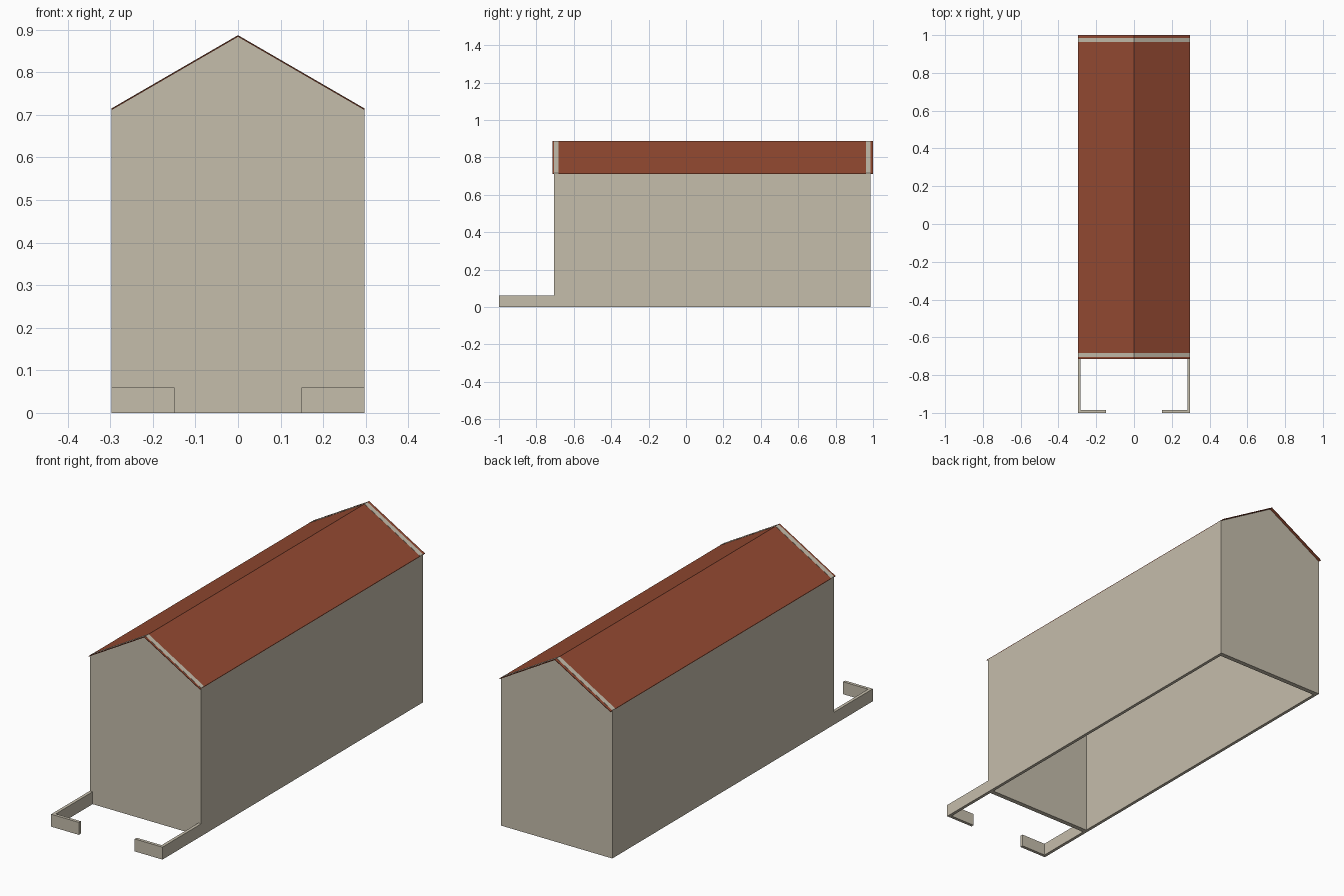
import bpy

if "Cube" in bpy.data.objects:
    bpy.data.objects.remove(bpy.data.objects["Cube"])

W, EAVE, RIDGE = 0.297, 0.714, 0.886   # half width, eaves height, ridge height
Y0, Y1 = -0.705, 0.986                 # outer faces of the gable walls
T = 0.015                              # side wall and fence thickness


def material(name, color):
    m = bpy.data.materials.new(name)
    m.diffuse_color = (*color, 1)
    m.use_nodes = True
    m.node_tree.nodes["Principled BSDF"].inputs["Base Color"].default_value = m.diffuse_color
    return m


beige = material("beige_wall", (0.56, 0.51, 0.41))
red = material("brick_red_roof", (0.30, 0.069, 0.032))


def prism(name, profile, y0, y1, mat):
    """Extrude an (x, z) profile from y0 to y1."""
    n = len(profile)
    verts = [(x, y, z) for y in (y0, y1) for x, z in profile]
    faces = [tuple(range(n)), tuple(range(2 * n - 1, n - 1, -1))]
    faces += [((i + 1) % n, i, i + n, (i + 1) % n + n) for i in range(n)]
    me = bpy.data.meshes.new(name)
    me.from_pydata(verts, [], faces)
    me.materials.append(mat)
    ob = bpy.data.objects.new(name, me)
    bpy.context.collection.objects.link(ob)
    return ob


def box(name, x0, x1, y0, y1, z1, mat):
    return prism(name, [(x0, 0), (x1, 0), (x1, z1), (x0, z1)], y0, y1, mat)


# Gable walls, rising a hair through the roof so their tops show as bands
gable = [(-W, 0), (W, 0), (W, EAVE + 0.001), (0, RIDGE + 0.001), (-W, EAVE + 0.001)]
prism("front_gable_wall", gable, Y0, Y0 + 0.023, beige)
prism("back_gable_wall", gable, Y1 - 0.023, Y1, beige)

# Thin pitched roof, overhanging both gables
D = 0.003
roof = [(-W, EAVE - D), (0, RIDGE - D), (W, EAVE - D),
        (W, EAVE), (0, RIDGE), (-W, EAVE)]
prism("roof", roof, -0.715, 1.0, red)

# Side walls and low front yard fence, on both sides; the house is open below
for side, s in (("left", -1), ("right", 1)):
    def span(a, b):
        return sorted((s * a, s * b))
    box(side + "_wall", *span(W - T, W), Y0 + 0.023, Y1 - 0.023, EAVE - D, beige)
    box(side + "_fence", *span(W - T, W), -1.0 + T, Y0, 0.06, beige)
    box(side + "_fence_return", *span(0.149, W), -1.0, -1.0 + T, 0.06, beige)
